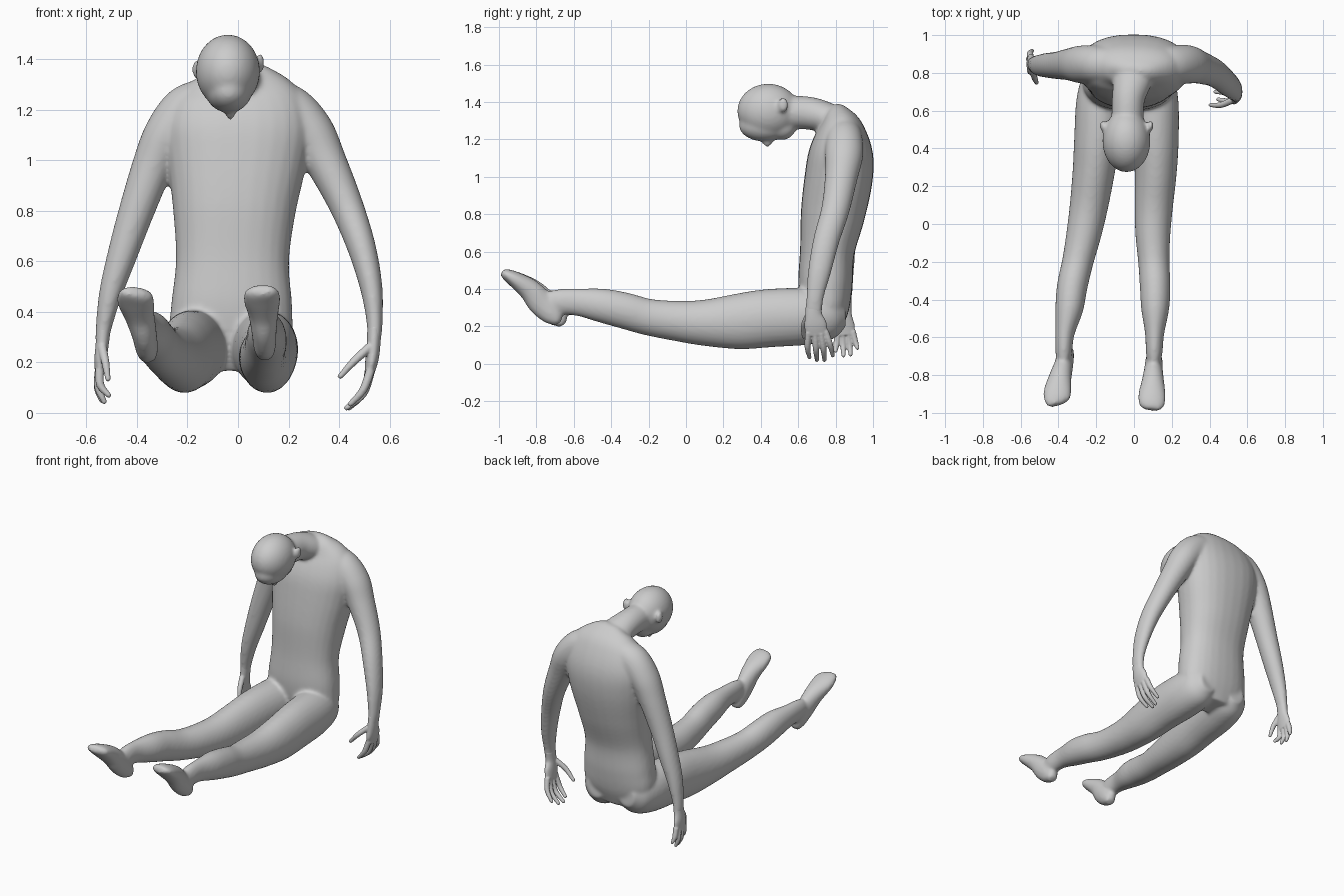
import bpy, bmesh
from math import cos, sin, pi, copysign
from mathutils import Vector, Matrix


def spline(rows, steps=6):
    """Catmull-Rom through rows of (x, y, z, side radius, other radius)."""
    out = []
    for i in range(len(rows) - 1):
        a, b = rows[max(i - 1, 0)], rows[i]
        c, d = rows[i + 1], rows[min(i + 2, len(rows) - 1)]
        for k in range(steps):
            t = k / steps
            out.append([0.5 * (2 * q + (r - p) * t + (2 * p - 5 * q + 4 * r - s) * t * t
                               + (3 * q - p - 3 * r + s) * t ** 3)
                        for p, q, r, s in zip(a, b, c, d)])
    out.append(list(rows[-1]))
    return out


def tube(bm, rows, power=2.0, sides=28):
    pts = spline(rows)
    rings = []
    for i, (x, y, z, ra, rb) in enumerate(pts):
        tan = (Vector(pts[min(i + 1, len(pts) - 1)][:3]) - Vector(pts[max(i - 1, 0)][:3])).normalized()
        side = Vector((1, 0, 0))
        side = (side - tan * side.dot(tan)).normalized()
        other = tan.cross(side)
        ring = []
        for k in range(sides):
            c, s = cos(2 * pi * k / sides), sin(2 * pi * k / sides)
            u = copysign(abs(c) ** (2 / power), c) * max(ra, 0.004)
            v = copysign(abs(s) ** (2 / power), s) * max(rb, 0.004)
            ring.append(bm.verts.new(Vector((x, y, z)) + side * u + other * v))
        rings.append(ring)
    for r, q in zip(rings, rings[1:]):
        for k in range(sides):
            j = (k + 1) % sides
            bm.faces.new((r[k], r[j], q[j], q[k]))
    bm.faces.new(rings[0][::-1])
    bm.faces.new(rings[-1])


def blob(bm, center, radii):
    m = Matrix.Translation(center) @ Matrix.Diagonal((*radii, 1))
    bmesh.ops.create_uvsphere(bm, u_segments=32, v_segments=20, radius=1, matrix=m)


def skin(bm, name, voxel, smooth):
    """Fuse the overlapping volumes into one smooth surface."""
    bmesh.ops.recalc_face_normals(bm, faces=bm.faces)
    me = bpy.data.meshes.new(name)
    bm.to_mesh(me)
    bm.free()
    ob = bpy.data.objects.new(name, me)
    bpy.context.collection.objects.link(ob)
    rm = ob.modifiers.new("fuse", 'REMESH')
    rm.mode, rm.voxel_size, rm.use_smooth_shade = 'VOXEL', voxel, True
    sm = ob.modifiers.new("soften", 'SMOOTH')
    sm.factor, sm.iterations = 0.5, smooth
    bpy.context.view_layer.objects.active = ob
    ob.select_set(True)
    for m in list(ob.modifiers):
        bpy.ops.object.modifier_apply(modifier=m.name)
    ob.select_set(False)
    return ob


body = bmesh.new()

# torso
tube(body, [(-.03, .75, .17, .13, .08), (-.03, .745, .28, .235, .125), (-.025, .745, .42, .24, .145),
            (-.022, .755, .6, .224, .146), (-.015, .785, .8, .243, .172), (-.005, .817, 1.0, .277, .182),
            (0, .828, 1.14, .29, .17), (0, .825, 1.26, .25, .125), (-.005, .805, 1.34, .15, .07),
            (-.01, .79, 1.375, .06, .03)], power=2.3)

# neck
tube(body, [(0, .86, 1.24, .13, .10), (-.01, .76, 1.31, .105, .085), (-.03, .66, 1.34, .087, .088),
            (-.035, .54, 1.345, .085, .09)])

# head: cranium, face, jaw, nose, ears
blob(body, (-.04, .44, 1.352), (.127, .166, .146))
blob(body, (-.037, .42, 1.275), (.092, .137, .086))
blob(body, (-.035, .51, 1.265), (.072, .078, .068))
blob(body, (-.03, .435, 1.195), (.02, .03, .036))
for x, z in ((-.165, 1.36), (.088, 1.385)):
    blob(body, (x, .52, z), (.016, .03, .04))

# legs: shared lengthwise profile (y, z, half width, half height), own x per side
LEG = [(.85, .27, .06, .07), (.78, .265, .115, .13), (.65, .255, .13, .152), (.45, .245, .122, .156),
       (.28, .227, .112, .149), (.1, .22, .102, .124), (-.05, .23, .093, .108), (-.2, .25, .083, .098),
       (-.33, .285, .081, .097), (-.45, .312, .074, .091), (-.58, .33, .051, .073),
       (-.68, .332, .044, .068), (-.74, .33, .034, .055)]
FOOT = [(-.685, .215, .028, .022), (-.71, .255, .043, .055), (-.775, .325, .05, .07), (-.835, .395, .06, .06),
        (-.912, .45, .074, .044), (-.96, .478, .066, .031), (-.983, .49, .042, .02)]
LEG_X = {"l": [.085, .09, .105, .115, .115, .105, .1, .105, .112, .112, .109, .107, .105],
         "r": [-.145, -.15, -.175, -.195, -.213, -.238, -.265, -.298, -.327, -.343, -.366, -.372, -.374]}
FOOT_X = {"l": [.108, .106, .103, .1, .095, .095, .093],
          "r": [-.355, -.36, -.372, -.39, -.405, -.41, -.405]}
for s, shift in (("l", 0), ("r", .025)):
    tube(body, [(x, *r) for x, r in zip(LEG_X[s], LEG)])
    tube(body, [(x, r[0] + shift, r[1] - shift / 3, r[2], r[3]) for x, r in zip(FOOT_X[s], FOOT)])

# arms
tube(body, [(.10, .84, 1.25, .08, .09), (.20, .845, 1.2, .1, .1), (.285, .845, 1.115, .094, .102),
            (.345, .83, 1.0, .083, .088), (.425, .80, .83, .068, .076), (.488, .75, .66, .057, .07),
            (.527, .715, .5, .045, .062), (.541, .69, .36, .032, .047), (.537, .682, .27, .027, .045)])
tube(body, [(-.11, .84, 1.25, .08, .09), (-.20, .845, 1.2, .1, .1), (-.28, .845, 1.105, .092, .1),
            (-.337, .845, .98, .082, .086), (-.405, .84, .79, .07, .073), (-.46, .84, .62, .059, .066),
            (-.505, .84, .47, .046, .056), (-.533, .845, .33, .031, .042), (-.538, .845, .26, .026, .041)])
skin(body, "body", .010, 10)


# hands: palm, then fingers as (knuckle, middle joint, tip)
def hand(name, palm, fingers):
    bm = bmesh.new()
    tube(bm, palm)
    for a, b, c in fingers:
        tube(bm, [(*a, .018, .018), (*b, .016, .016), (*c, .011, .011)], sides=14)
        blob(bm, c, (.011, .011, .011))
    skin(bm, name, .005, 4)


hand("left_hand",
     [(.54, .688, .34, .028, .044), (.537, .682, .27, .027, .045), (.53, .692, .21, .026, .06),
      (.52, .70, .155, .019, .058)],
     [((.525, .655, .17), (.495, .65, .09), (.445, .66, .035)),
      ((.525, .69, .165), (.495, .695, .075), (.43, .70, .02)),
      ((.525, .72, .165), (.498, .735, .08), (.44, .74, .02)),
      ((.52, .745, .175), (.505, .77, .105), (.46, .785, .045)),
      ((.52, .655, .26), (.46, .63, .205), (.405, .63, .145))])
hand("right_hand",
     [(-.532, .845, .34, .029, .04), (-.538, .845, .27, .026, .041), (-.545, .845, .21, .024, .056),
      (-.548, .85, .155, .018, .054)],
     [((-.548, .81, .17), (-.545, .805, .11), (-.512, .80, .07)),
      ((-.55, .84, .165), (-.553, .84, .10), (-.53, .842, .045)),
      ((-.55, .868, .165), (-.555, .875, .10), (-.54, .88, .05)),
      ((-.548, .89, .175), (-.55, .905, .12), (-.54, .917, .085)),
      ((-.538, .815, .26), (-.525, .77, .20), (-.515, .748, .135))])
